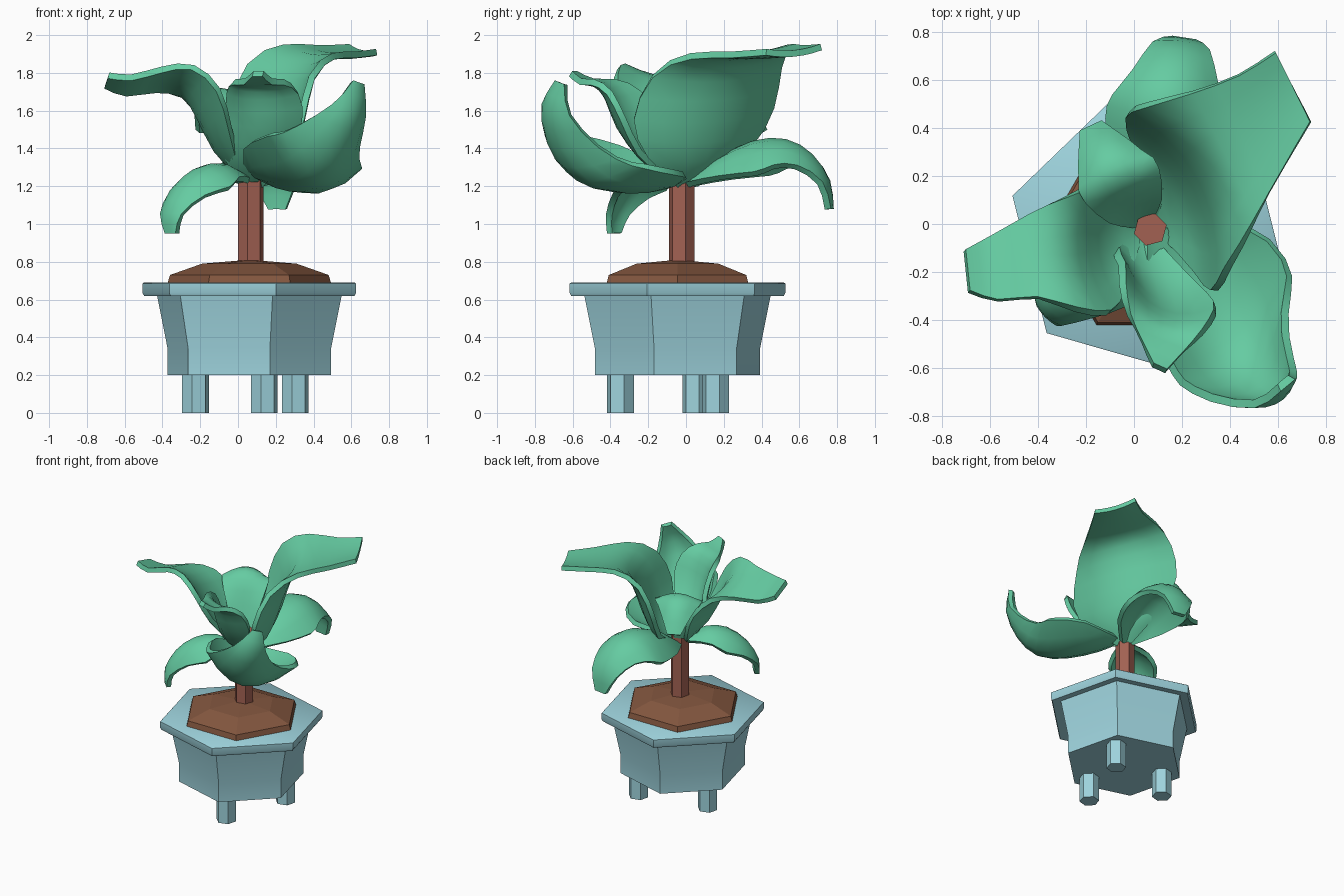
import bpy, bmesh, math
from mathutils import Vector


def material(name, rgb):
    m = bpy.data.materials.new(name)
    m.diffuse_color = (*rgb, 1)
    return m


BLUE = material("pale blue", (0.34, 0.65, 0.72))
BROWN = material("soil brown", (0.23, 0.095, 0.05))
BARK = material("red bark", (0.36, 0.12, 0.085))
GREEN = material("leaf green", (0.13, 0.6, 0.36))
CX, CY = 0.06, -0.045


def finish(bm, name, mat, smooth=False):
    bmesh.ops.recalc_face_normals(bm, faces=bm.faces)
    me = bpy.data.meshes.new(name)
    bm.to_mesh(me)
    bm.free()
    me.materials.append(mat)
    if smooth:
        for p in me.polygons:
            p.use_smooth = True
        me.set_sharp_from_angle(angle=math.radians(45))
    ob = bpy.data.objects.new(name, me)
    bpy.context.collection.objects.link(ob)
    return ob


def lathe(name, mat, profile, x, y, turn, sides=6, smooth=False):
    """Stack of polygon rings (radius, z), capped at both ends."""
    bm = bmesh.new()
    rings = []
    for r, z in profile:
        angles = [math.radians(turn) + math.tau * i / sides for i in range(sides)]
        rings.append([bm.verts.new((x + r * math.cos(a), y + r * math.sin(a), z)) for a in angles])
    for lo, hi in zip(rings, rings[1:]):
        for i in range(sides):
            j = (i + 1) % sides
            bm.faces.new((lo[i], lo[j], hi[j], hi[i]))
    bm.faces.new(rings[0][::-1])
    bm.faces.new(rings[-1])
    return finish(bm, name, mat, smooth)


def leaf(name, side, rows, steps=2, across=6, thick=0.034):
    """rows: spine x, y, z, half width, edge lift; side: direction across the leaf."""
    side = Vector(side).normalized()
    pts = [Vector(r) for r in rows]
    pts = [pts[0] * 2 - pts[1]] + pts + [pts[-1] * 2 - pts[-2]]
    path = []
    for k in range(1, len(pts) - 2):
        a, b, c, d = pts[k - 1:k + 3]
        for s in range(steps):
            t = s / steps
            path.append(0.5 * (2 * b + (c - a) * t + (2 * a - 5 * b + 4 * c - d) * t ** 2
                               + (3 * b - a - 3 * c + d) * t ** 3))
    path.append(pts[-2])
    bm = bmesh.new()
    grid = []
    for i, p in enumerate(path):
        before, after = path[max(i - 1, 0)], path[min(i + 1, len(path) - 1)]
        normal = side.cross(Vector((after - before)[:3])).normalized()
        row = []
        for j in range(across + 1):
            u = 2 * j / across - 1
            row.append(bm.verts.new(Vector(p[:3]) + side * (u * p[3]) + normal * (p[4] * u * u)))
        grid.append(row)
    for r0, r1 in zip(grid, grid[1:]):
        for j in range(across):
            bm.faces.new((r0[j], r0[j + 1], r1[j + 1], r1[j]))
    bmesh.ops.recalc_face_normals(bm, faces=bm.faces)
    bmesh.ops.solidify(bm, geom=bm.faces[:], thickness=thick)
    return finish(bm, name, GREEN, True)


# Pot with overhanging rim, and three feet under alternate corners
lathe("pot", BLUE, [(0.45, 0.2), (0.45, 0.34), (0.51, 0.63), (0.58, 0.62), (0.588, 0.635), (0.588, 0.685),
                    (0.58, 0.69)], CX, CY, 44, smooth=True)
for i in range(3):
    a = math.radians(41 + 121 * i)
    lathe(f"pot_foot_{i + 1}", BLUE, [(0.073, 0), (0.073, 0.21)],
          CX + 0.31 * math.cos(a) + 0.01, CY + 0.31 * math.sin(a), 15)

# Soil mound and stem
lathe("soil", BROWN, [(0.435, 0.68), (0.42, 0.73), (0.25, 0.79), (0.01, 0.81)], CX, CY, 0)
lathe("stem", BARK, [(0.07, 0.78), (0.07, 1.36)], 0.068, -0.022, 15)

# Leaves
leaf("tall_back_right_leaf", (0.44, -0.89, -0.08), [
    (0.08, 0.0, 1.22, 0.05, 0), (0.18, 0.09, 1.35, 0.29, 0.08), (0.25, 0.14, 1.55, 0.40, 0.13),
    (0.30, 0.20, 1.77, 0.37, 0.11), (0.38, 0.29, 1.90, 0.29, 0.03),
    (0.53, 0.43, 1.91, 0.21, 0.02), (0.66, 0.57, 1.92, 0.16, 0.02)])
leaf("drooping_back_leaf", (0.98, -0.15, 0), [
    (0.08, 0.0, 1.22, 0.05, 0), (0.10, 0.15, 1.34, 0.20, -0.10), (0.13, 0.35, 1.44, 0.26, -0.17),
    (0.15, 0.53, 1.45, 0.24, -0.14), (0.18, 0.67, 1.37, 0.18, -0.08),
    (0.20, 0.76, 1.23, 0.12, -0.02), (0.21, 0.775, 1.08, 0.05, 0)])
leaf("cupped_front_right_leaf", (-0.75, -0.62, 0.26), [
    (0.08, -0.04, 1.25, 0.06, 0), (0.20, -0.18, 1.19, 0.29, 0.14), (0.34, -0.39, 1.17, 0.34, 0.20),
    (0.45, -0.58, 1.23, 0.31, 0.19), (0.54, -0.70, 1.40, 0.22, 0.13),
    (0.62, -0.73, 1.60, 0.12, 0.05), (0.64, -0.67, 1.75, 0.04, 0)])
leaf("left_leaf", (-0.1, 0.95, -0.3), [
    (0.02, -0.04, 1.28, 0.05, 0), (-0.10, -0.09, 1.42, 0.20, 0.06), (-0.19, -0.12, 1.60, 0.27, 0.08),
    (-0.28, -0.13, 1.74, 0.24, 0.04), (-0.42, -0.13, 1.78, 0.18, 0),
    (-0.58, -0.18, 1.75, 0.14, 0), (-0.69, -0.19, 1.775, 0.09, 0)])
leaf("front_leaf", (-0.9, 0.4, 0), [
    (0.06, -0.06, 1.25, 0.05, 0), (0.08, -0.20, 1.36, 0.17, 0.05), (0.11, -0.32, 1.52, 0.20, 0.10),
    (0.11, -0.38, 1.67, 0.19, 0.08), (0.11, -0.44, 1.75, 0.14, 0.02),
    (0.11, -0.52, 1.77, 0.08, 0), (0.11, -0.59, 1.81, 0.03, 0)])
leaf("small_back_left_leaf", (0.9, 0.42, 0), [
    (0.04, 0.0, 1.28, 0.04, 0), (0.0, 0.07, 1.50, 0.12, 0.02), (-0.04, 0.14, 1.67, 0.17, -0.03),
    (-0.09, 0.23, 1.72, 0.16, -0.07), (-0.14, 0.33, 1.65, 0.12, -0.05), (-0.18, 0.41, 1.50, 0.05, 0)])
leaf("low_front_left_leaf", (-0.7, 0.7, 0), [
    (0.05, -0.04, 1.24, 0.04, 0), (-0.08, -0.14, 1.32, 0.14, -0.07), (-0.20, -0.25, 1.30, 0.18, -0.11),
    (-0.31, -0.33, 1.20, 0.14, -0.07), (-0.37, -0.38, 1.06, 0.08, -0.02), (-0.36, -0.39, 0.95, 0.04, 0)])
